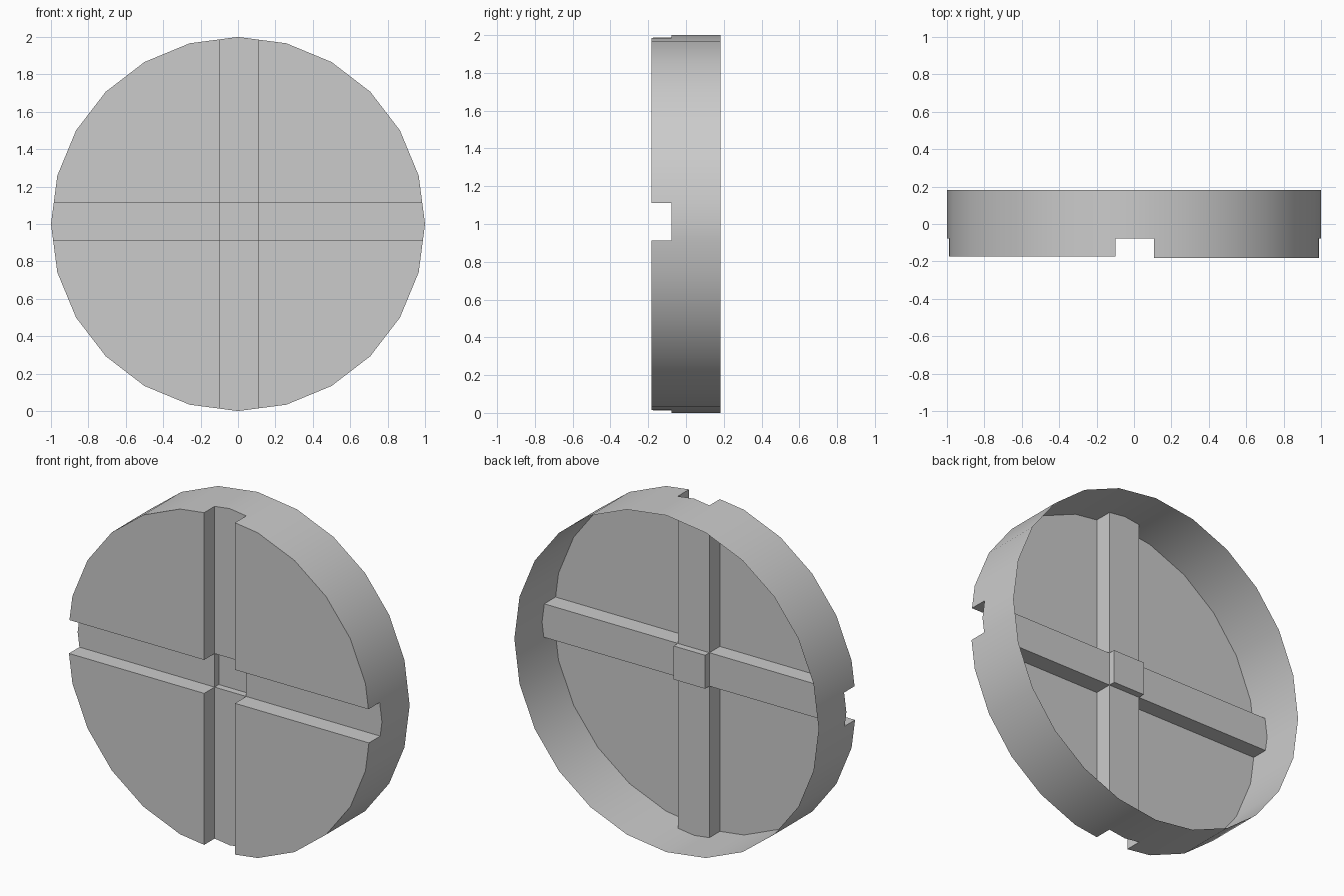
import bpy, bmesh
from mathutils import Vector

if "Cube" in bpy.data.objects:
    bpy.data.objects.remove(bpy.data.objects["Cube"])

BACK, FLOOR, PIT = 0.183, -0.077, -0.037
FRONT_LEFT, FRONT_RIGHT = -0.183, -0.175
X0, X1 = -0.1, 0.108        # upright groove
Z0, Z1 = 0.913, 1.112       # level groove

grey = bpy.data.materials.new("plain grey")
grey.use_nodes = True
COLOUR = (0.6, 0.6, 0.6, 1)
grey.diffuse_color = COLOUR
grey.node_tree.nodes["Principled BSDF"].inputs["Base Color"].default_value = COLOUR

# Flat disc plan, cut along the groove edges
plan = bmesh.new()
bmesh.ops.create_circle(plan, cap_ends=True, segments=24, radius=1)
for v in plan.verts:
    v.co = Vector((v.co.x, 0, v.co.y + 1))
for co, no in [((X0, 0, 0), (1, 0, 0)), ((X1, 0, 0), (1, 0, 0)),
               ((0, 0, Z0), (0, 0, 1)), ((0, 0, Z1), (0, 0, 1))]:
    bmesh.ops.bisect_plane(plan, geom=plan.verts[:] + plan.edges[:] + plan.faces[:],
                           plane_co=co, plane_no=no, dist=1e-5)


def depth(face):
    """Depth of one plan cell: raised quarter, groove floor or centre pit."""
    c = face.calc_center_median()
    in_x, in_z = X0 < c.x < X1, Z0 < c.z < Z1
    if in_x and in_z:
        return PIT
    if in_x or in_z:
        return FLOOR
    return FRONT_LEFT if c.x > 0 else FRONT_RIGHT


bm = bmesh.new()


def add_face(points):
    bm.faces.new([bm.verts.new(p) for p in points])


def add_wall(edge, y_a, y_b):
    a, b = (v.co for v in edge.verts)
    add_face([(a.x, y_a, a.z), (b.x, y_a, b.z), (b.x, y_b, b.z), (a.x, y_b, a.z)])


# Front cells at their depths
for f in plan.faces:
    add_face([(v.co.x, depth(f), v.co.z) for v in f.verts])

# Groove walls between cells, and the open-backed rim around the outside
for e in plan.edges:
    levels = [depth(f) for f in e.link_faces]
    if len(levels) == 2:
        if levels[0] != levels[1]:
            add_wall(e, *levels)
    else:
        add_wall(e, FLOOR, BACK)
        if levels[0] != FLOOR:
            add_wall(e, levels[0], FLOOR)
plan.free()

bmesh.ops.remove_doubles(bm, verts=bm.verts[:], dist=1e-4)
bmesh.ops.recalc_face_normals(bm, faces=bm.faces[:])
front = max(bm.faces, key=lambda f: abs(f.normal.y) * f.calc_area())
if front.normal.y > 0:
    bmesh.ops.reverse_faces(bm, faces=bm.faces[:])

mesh = bpy.data.meshes.new("grooved_disc")
bm.to_mesh(mesh)
bm.free()
mesh.materials.append(grey)
disc = bpy.data.objects.new("grooved_disc", mesh)
bpy.context.collection.objects.link(disc)
bpy.context.view_layer.objects.active = disc
disc.select_set(True)
bpy.ops.object.shade_smooth_by_angle(angle=0.6)
